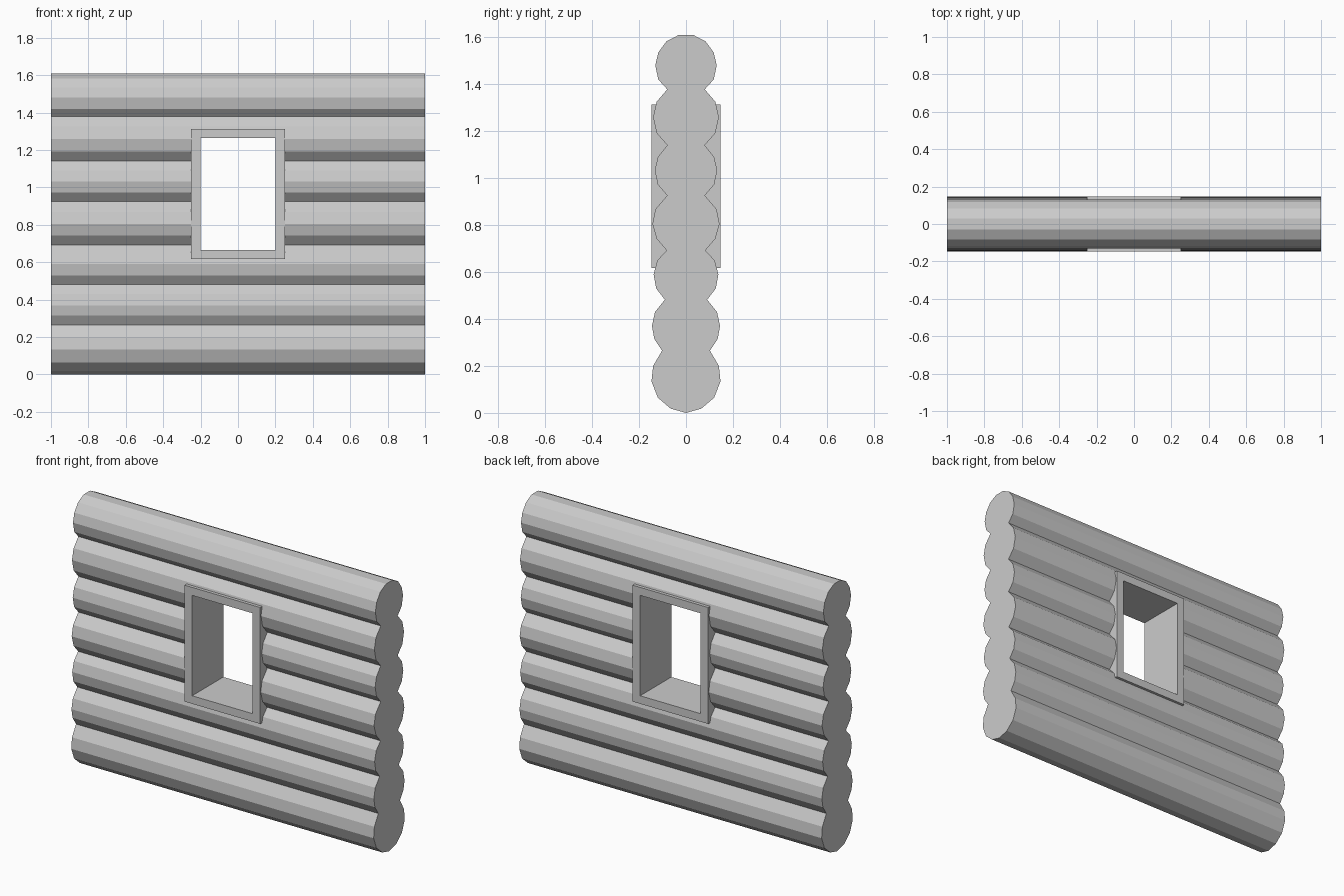
import bpy, bmesh

if "Cube" in bpy.data.objects:
    bpy.data.objects.remove(bpy.data.objects["Cube"])

# Half cross-section of the stacked logs as (half width, height), bottom to top
HALF = [
    (0.0, 0.0), (0.065, 0.018), (0.12, 0.065), (0.147, 0.134), (0.14, 0.2),
    (0.102, 0.265), (0.135, 0.315), (0.145, 0.37), (0.132, 0.43),
    (0.09, 0.482), (0.127, 0.53), (0.138, 0.59), (0.122, 0.65),
    (0.082, 0.692), (0.125, 0.742), (0.143, 0.805), (0.13, 0.868),
    (0.08, 0.926), (0.12, 0.972), (0.133, 1.032), (0.12, 1.09),
    (0.08, 1.14), (0.125, 1.192), (0.14, 1.26), (0.125, 1.325),
    (0.08, 1.378), (0.118, 1.42), (0.131, 1.48), (0.118, 1.535),
    (0.083, 1.583), (0.03, 1.61),
]


def make_object(name, bm):
    bmesh.ops.recalc_face_normals(bm, faces=bm.faces)
    mesh = bpy.data.meshes.new(name)
    bm.to_mesh(mesh)
    bm.free()
    obj = bpy.data.objects.new(name, mesh)
    bpy.context.collection.objects.link(obj)
    return obj


def extrude(name, points, direction):
    bm = bmesh.new()
    face = bm.faces.new([bm.verts.new(p) for p in points])
    res = bmesh.ops.extrude_face_region(bm, geom=[face], use_keep_orig=True)
    moved = [g for g in res["geom"] if isinstance(g, bmesh.types.BMVert)]
    bmesh.ops.translate(bm, verts=moved, vec=direction)
    return make_object(name, bm)


def rect(hx, z0, z1, y):
    return [(-hx, y, z0), (hx, y, z0), (hx, y, z1), (-hx, y, z1)]


# Log wall: mirrored profile run along x
outline = HALF + [(-y, z) for y, z in reversed(HALF[1:])]
wall = extrude("log_wall", [(-1, y, z) for y, z in outline], (2, 0, 0))

# Window opening cut through the logs
cutter = extrude("opening_cutter", rect(0.225, 0.642, 1.288, -0.4), (0, 0.8, 0))
cutter.hide_render = True
cutter.hide_set(True)
cut = wall.modifiers.new("window_opening", "BOOLEAN")
cut.operation = "DIFFERENCE"
cut.solver = "EXACT"
cut.object = cutter

# Window frame: rectangular ring through the full wall depth
bm = bmesh.new()
D = 0.147
rings = [[bm.verts.new(p) for p in rect(*r)] for r in (
    (0.25, 0.617, 1.313, -D), (0.25, 0.617, 1.313, D),
    (0.2, 0.665, 1.265, D), (0.2, 0.665, 1.265, -D))]
for i in range(4):
    a, b = rings[i], rings[(i + 1) % 4]
    for j in range(4):
        k = (j + 1) % 4
        bm.faces.new((a[j], a[k], b[k], b[j]))
make_object("window_frame", bm)
